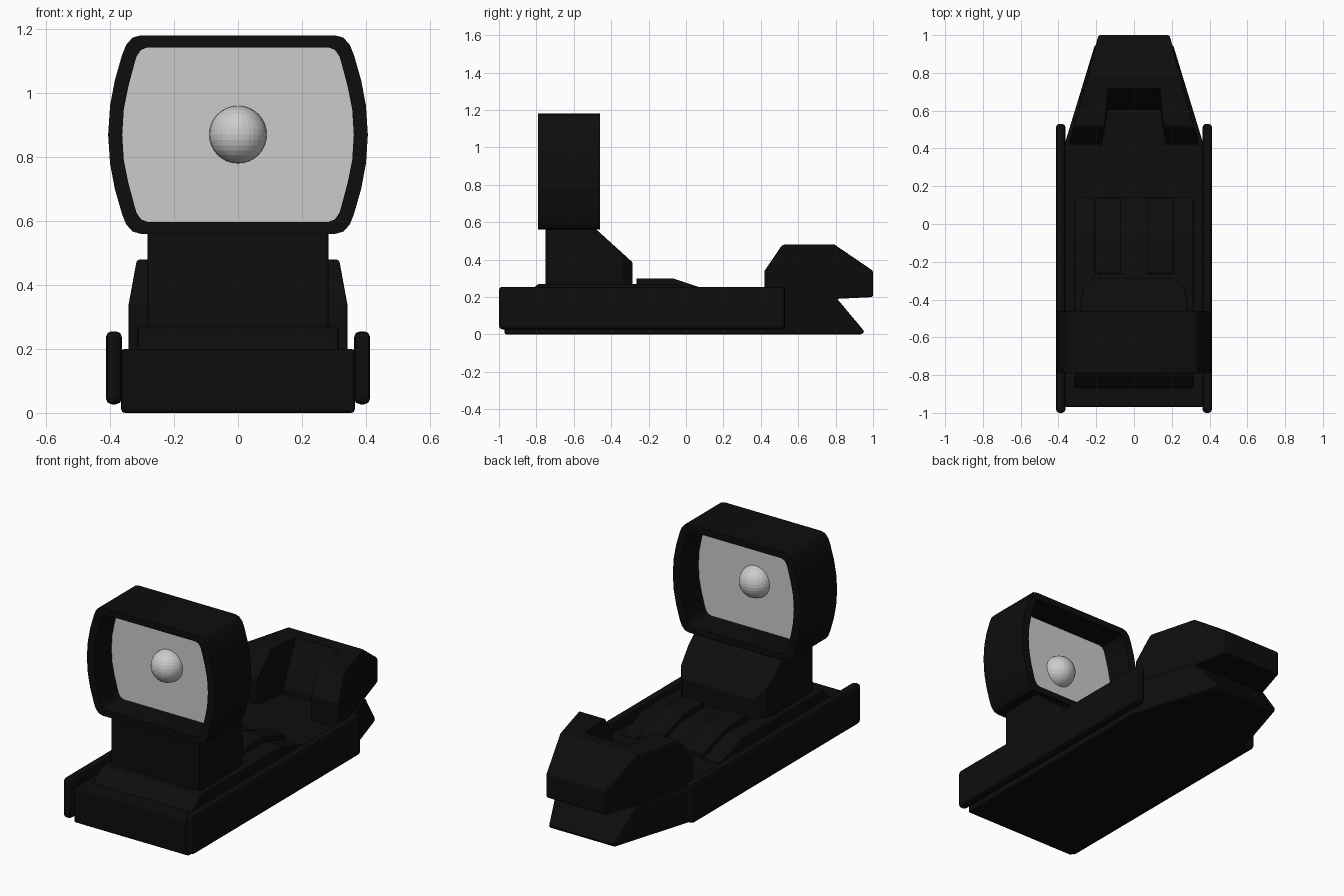
import bpy, bmesh, math
from mathutils import Vector

if "Cube" in bpy.data.objects:
    bpy.data.objects.remove(bpy.data.objects["Cube"])

black = bpy.data.materials.new("black_finish")
black.diffuse_color = (0.004, 0.004, 0.004, 1)
black.use_nodes = True
black.node_tree.nodes["Principled BSDF"].inputs["Base Color"].default_value = black.diffuse_color


def finish(bm, name, mat=black, bevel=0.0):
    bmesh.ops.recalc_face_normals(bm, faces=bm.faces)
    me = bpy.data.meshes.new(name)
    bm.to_mesh(me)
    bm.free()
    ob = bpy.data.objects.new(name, me)
    bpy.context.collection.objects.link(ob)
    if mat:
        me.materials.append(mat)
    if bevel:
        m = ob.modifiers.new("bevel", 'BEVEL')
        m.width, m.segments = bevel, 2
        m.limit_method, m.angle_limit = 'ANGLE', math.radians(35)
    return ob


def side_prism(name, profile, width, cuts=(), bevel=0.012, x0=0.0):
    """Extrude a (y, z) profile across x, with half width given by width(y)."""
    bm = bmesh.new()
    f = bm.faces.new([bm.verts.new((-1, y, z)) for y, z in profile])
    r = bmesh.ops.extrude_face_region(bm, geom=[f])
    for v in r["geom"]:
        if isinstance(v, bmesh.types.BMVert):
            v.co.x = 1
    for y in cuts:
        bmesh.ops.bisect_plane(bm, geom=bm.verts[:] + bm.edges[:] + bm.faces[:],
                               plane_co=(0, y, 0), plane_no=(0, 1, 0))
    for v in bm.verts:
        v.co.x = x0 + v.co.x * width(v.co.y)
    return finish(bm, name, bevel=bevel)


def ramp(points):
    """Piecewise linear function through (y, value) points."""
    def fn(y):
        if y <= points[0][0]:
            return points[0][1]
        for (a, p), (b, q) in zip(points, points[1:]):
            if y <= b:
                return p + (q - p) * (y - a) / (b - a)
        return points[-1][1]
    return fn


# Base body with tapered, undercut tail
side_prism("base_body",
           [(-0.97, 0), (-0.97, 0.2), (0.8, 0.2), (0.955, 0.015), (0.94, 0)],
           ramp([(0.43, 0.365), (0.955, 0.205)]), cuts=[0.43], bevel=0.018)

# Raised plinth on the deck
side_prism("deck_plinth",
           [(-0.87, 0.18), (-0.87, 0.2), (-0.79, 0.27), (-0.06, 0.27), (0.14, 0.205), (0.14, 0.18)],
           lambda y: 0.315, bevel=0.01)

# Side rails and deck pads
for s, side in ((-1, "left"), (1, "right")):
    side_prism(side + "_rail", [(-1, 0.027), (-1, 0.255), (0.53, 0.255), (0.53, 0.027)],
               lambda y: 0.025, bevel=0.018, x0=s * 0.388)
    side_prism(side + "_deck_pad",
               [(-0.265, 0.19), (-0.265, 0.3), (-0.07, 0.3), (0.14, 0.23), (0.14, 0.19)],
               lambda y: 0.07, bevel=0.006, x0=s * 0.138)

# Post carrying the hood
side_prism("hood_post",
           [(-0.75, 0.25), (-0.75, 0.58), (-0.5, 0.58), (-0.285, 0.385), (-0.285, 0.25)],
           ramp([(-0.42, 0.283), (-0.34, 0.27), (-0.285, 0.22)]),
           cuts=[-0.42, -0.34], bevel=0.008)

# Rear block with a notch open to the front
block = side_prism("rear_block",
                   [(0.42, 0.19), (0.42, 0.34), (0.515, 0.48), (0.795, 0.48),
                    (1.0, 0.34), (1.0, 0.2), (0.8, 0.19)],
                   ramp([(0.42, 0.345), (1.0, 0.188)]), bevel=0.01)
cutter = side_prism("notch_cutter",
                    [(0.3, 0.15), (0.3, 0.6), (0.775, 0.6), (0.72, 0.48), (0.605, 0.23), (0.605, 0.15)],
                    ramp([(0.42, 0.17), (0.605, 0.137)]), cuts=[0.42], bevel=0)
cutter.hide_render = True
cutter.hide_viewport = True
cutter.display_type = 'WIRE'
m = block.modifiers.new("notch", 'BOOLEAN')
m.object, m.operation, m.solver = cutter, 'DIFFERENCE', 'EXACT'


# Hood outline: rounded corners with bulging sides, mirrored about its centre
def outline(quarter):
    q = [Vector(p) for p in quarter]
    r = q + [Vector((p.x, -p.y)) for p in reversed(q) if p.y > 0]
    return r + [Vector((-p.x, p.y)) for p in reversed(r)]


CZ = 0.87
outer = outline([(0.305, 0.31), (0.33, 0.303), (0.35, 0.28), (0.362, 0.25),
                 (0.385, 0.17), (0.40, 0.09), (0.406, 0)])
inner = outline([(0.283, 0.273), (0.303, 0.265), (0.317, 0.245), (0.323, 0.225),
                 (0.343, 0.15), (0.357, 0.08), (0.362, 0)])

bm = bmesh.new()
loops = [[bm.verts.new((p.x, y, CZ + p.y)) for p in pts]
         for pts, y in ((outer, -0.79), (outer, -0.46), (inner, -0.46), (inner, -0.79))]
n = len(outer)
for k in range(4):
    a, b = loops[k], loops[(k + 1) % 4]
    for i in range(n):
        j = (i + 1) % n
        bm.faces.new((a[i], a[j], b[j], b[i]))
hood = finish(bm, "hood_frame")

# Lens pane and centre bead
bm = bmesh.new()
bm.faces.new([bm.verts.new((p.x, -0.63, CZ + p.y)) for p in inner])
finish(bm, "lens_pane", mat=None)
bpy.ops.mesh.primitive_uv_sphere_add(segments=32, ring_count=16, radius=0.09,
                                     location=(0, -0.635, CZ))
bpy.context.object.name = "lens_bead"

# Smooth the curved hood walls while keeping its rims sharp
bpy.ops.object.select_all(action='DESELECT')
hood.select_set(True)
bpy.context.view_layer.objects.active = hood
bpy.ops.object.shade_smooth_by_angle(angle=math.radians(30))
